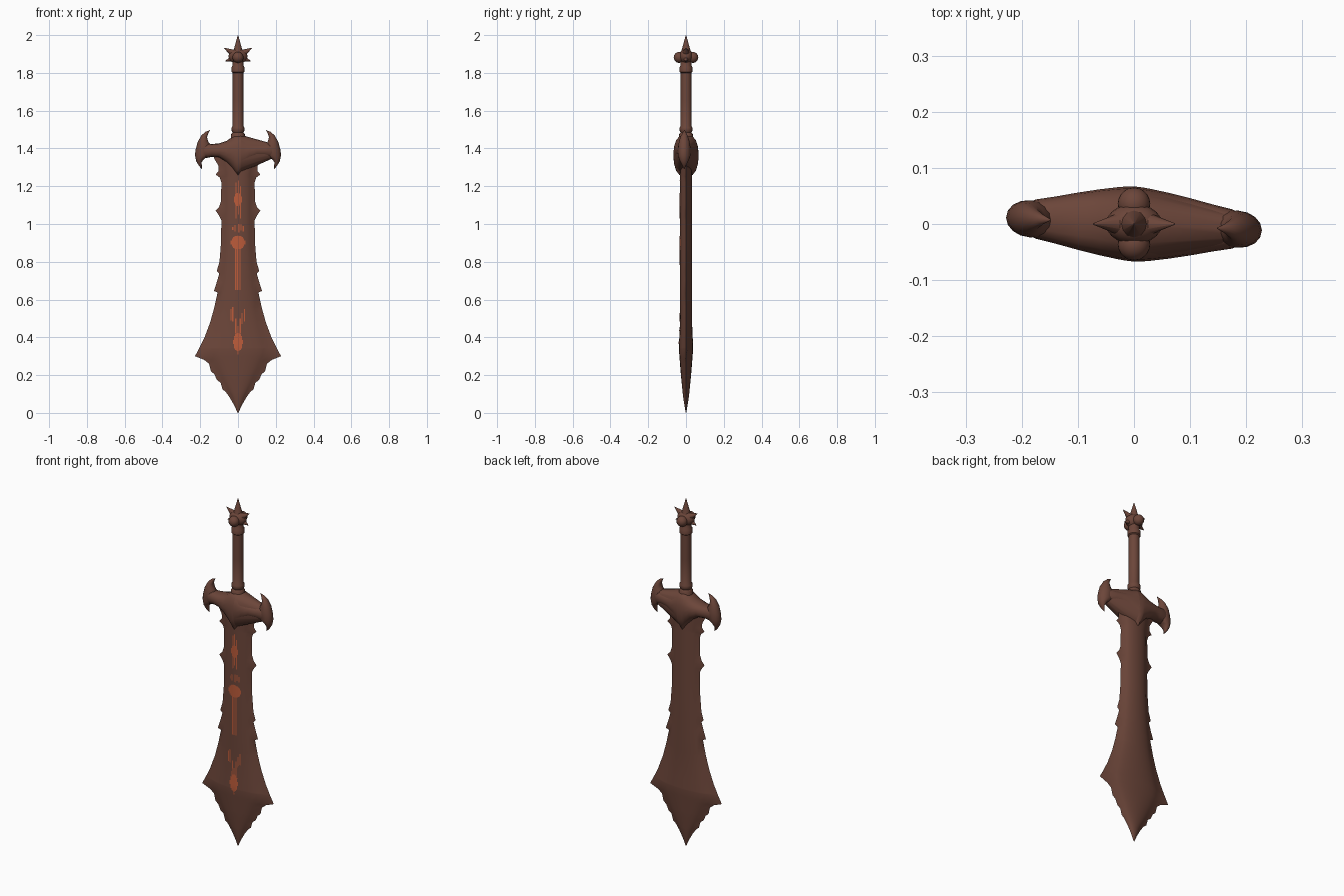
import bpy, bmesh, math
from mathutils import Vector, Matrix

if "Cube" in bpy.data.objects:
    bpy.data.objects.remove(bpy.data.objects["Cube"])


def material(name, rgb):
    m = bpy.data.materials.new(name)
    m.diffuse_color = (*rgb, 1)
    m.use_nodes = True
    m.node_tree.nodes["Principled BSDF"].inputs["Base Color"].default_value = m.diffuse_color
    return m


BROWN = material("dark brown metal", (0.150, 0.061, 0.042))
ORANGE = material("glowing orange", (0.50, 0.105, 0.042))


def finish(bm, name, mat, angle=40):
    bmesh.ops.remove_doubles(bm, verts=bm.verts, dist=0.0002)
    bmesh.ops.recalc_face_normals(bm, faces=bm.faces)
    me = bpy.data.meshes.new(name)
    bm.to_mesh(me)
    bm.free()
    me.materials.append(mat)
    ob = bpy.data.objects.new(name, me)
    bpy.context.collection.objects.link(ob)
    bpy.context.view_layer.objects.active = ob
    ob.select_set(True)
    bpy.ops.object.shade_smooth_by_angle(angle=math.radians(angle))
    ob.select_set(False)
    return ob


def loft(bm, rings):
    rows = [[bm.verts.new(p) for p in r] for r in rings]
    n = len(rows[0])
    for a, b in zip(rows, rows[1:]):
        for i in range(n):
            j = (i + 1) % n
            bm.faces.new((a[i], a[j], b[j], b[i]))
    bm.faces.new(rows[0])
    bm.faces.new(rows[-1])


def lerp_table(table, z):
    if z <= table[0][0]:
        return table[0][1]
    for (a, u), (b, v) in zip(table, table[1:]):
        if z <= b:
            return u + (v - u) * (z - a) / (b - a)
    return table[-1][1]


# Blade: cutting edge with barbs, smooth inner width and half thickness by height
EDGE = [(0, .002), (.04, .020), (.08, .043), (.11, .064), (.125, .082), (.16, .092),
        (.175, .112), (.205, .125), (.22, .143), (.26, .153), (.28, .178), (.30, .228),
        (.345, .204), (.40, .177), (.48, .147), (.56, .125), (.638, .108), (.645, .128),
        (.69, .113), (.738, .099), (.752, .112), (.80, .098), (.90, .090), (1.02, .088),
        (1.045, .100), (1.07, .118), (1.09, .100), (1.12, .090), (1.22, .088),
        (1.245, .096), (1.262, .118), (1.282, .102), (1.31, .104), (1.35, .128), (1.38, .130)]
CORE = [(0, .001), (.08, .034), (.15, .076), (.30, .160), (.34, .168), (.40, .148),
        (.55, .110), (.70, .092), (.90, .079), (1.25, .076), (1.38, .095)]
THICK = [(0, .001), (.05, .010), (.1, .017), (.2, .027), (.34, .038), (.48, .032), (1.38, .031)]


def front(x, z):
    u = min(1, abs(x) / lerp_table(CORE, z))
    return lerp_table(THICK, z) * max(0, 1 - u ** 2) ** 0.6


bm = bmesh.new()
us = [-.95, -.8, -.6, -.4, -.2, 0, .2, .4, .6, .8, .95]
rings = []
for z in sorted({z for t in (EDGE, CORE, THICK) for z, _ in t}):
    w, c = lerp_table(EDGE, z), lerp_table(CORE, z)
    near = [(u * c, -front(u * c, z), z) for u in us]
    far = [(x, -y, z) for x, y, z in reversed(near)]
    rings.append([(-w, 0, z)] + near + [(w, 0, z)] + far)
loft(bm, rings)
finish(bm, "blade", BROWN)


# Glowing streaks: thin strips that follow the front of the blade
def streak(bm, x, z0, z1, w=.006):
    n = max(1, math.ceil((z1 - z0) / .02))
    rows = []
    for i in range(n + 1):
        z = z0 + (z1 - z0) * i / n
        rows.append([bm.verts.new((x + s * w / 2, -front(x + s * w / 2, z) - .002, z))
                     for s in (-1, 1)])
    for a, b in zip(rows, rows[1:]):
        bm.faces.new((a[0], a[1], b[1], b[0]))


def blob(bm, zc, rx, rz, w=.006):
    k = int(rx / w)
    for i in range(-k, k + 1):
        h = rz * math.sqrt(max(.05, 1 - (i * w / rx) ** 2))
        streak(bm, i * w, zc - h, zc + h, w)


bm = bmesh.new()
blob(bm, 1.13, .020, .035)
blob(bm, .902, .038, .036)
blob(bm, .375, .024, .050)
for x, a, b in [(-.010, 1.03, 1.22), (.002, 1.05, 1.23), (.013, 1.03, 1.20), (-.028, .968, .985),
                (-.016, .96, .995), (.004, .955, 1.0), (.016, .965, 1.0), (.028, .96, .99),
                (-.012, .65, .88), (-.001, .65, .88), (.010, .65, .87), (-.038, .49, .55),
                (-.028, .485, .56), (.034, .485, .55), (.022, .47, .53), (-.012, .42, .50),
                (.012, .42, .50), (0, .31, .46)]:
    streak(bm, x, a, b)
finish(bm, "blade_glow", ORANGE)


# Guard: rounded sections spanning two points in the x-z plane
def section(a, b, t, power, n=16):
    a, b = Vector((a[0], 0, a[1])), Vector((b[0], 0, b[1]))
    mid, half = (a + b) / 2, (b - a) / 2
    pts = []
    for i in range(n):
        c, s = math.cos(2 * math.pi * i / n), math.sin(2 * math.pi * i / n)
        p = mid + half * c
        p.y = t * math.copysign(abs(s) ** power, s)
        p.y -= .05 * p.x          # slight twist of the arms
        pts.append(p)
    return pts


BODY = [(0, 1.25, 1.475, .067), (.015, 1.272, 1.472, .066), (.03, 1.292, 1.462, .064),
        (.06, 1.325, 1.440, .059), (.10, 1.352, 1.427, .051), (.14, 1.355, 1.423, .042),
        (.175, 1.348, 1.428, .035), (.20, 1.355, 1.42, .024)]
bm = bmesh.new()
arm = [(-x, lo, hi, t) for x, lo, hi, t in reversed(BODY[1:])] + BODY
arm += BODY[1:]
loft(bm, [section((x, lo), (x, hi), t, .7) for x, lo, hi, t in arm])
finish(bm, "guard", BROWN, 50)

# Crescent horns: outer x, outer z, inner x, inner z, half thickness
HORN = [(.148, 1.497, .148, 1.496, .001), (.172, 1.488, .157, 1.480, .009),
        (.193, 1.470, .164, 1.460, .019), (.213, 1.435, .158, 1.437, .028),
        (.224, 1.395, .142, 1.415, .033), (.228, 1.365, .145, 1.362, .033),
        (.221, 1.332, .178, 1.346, .025), (.207, 1.308, .193, 1.327, .013),
        (.190, 1.290, .190, 1.292, .001)]
for side, label in ((-1, "left"), (1, "right")):
    bm = bmesh.new()
    loft(bm, [section((side * a, b), (side * c, d), t, 1) for a, b, c, d, t in HORN])
    finish(bm, label + "_guard_horn", BROWN, 50)

# Handle: turned grip with a collar at each end
GRIP = [(1.43, .040), (1.475, .036), (1.485, .029), (1.495, .034), (1.51, .034), (1.52, .028),
        (1.66, .029), (1.80, .028), (1.805, .034), (1.83, .034), (1.84, .028), (1.88, .030)]
bm = bmesh.new()
loft(bm, [[(r * math.cos(i * math.pi / 8), r * math.sin(i * math.pi / 8), z)
           for i in range(16)] for z, r in GRIP])
finish(bm, "handle", BROWN)


# Pommel: oval core, round studs front and back, star of spikes
def ball(name, loc, scale):
    bm = bmesh.new()
    bmesh.ops.create_uvsphere(bm, u_segments=20, v_segments=12, radius=1)
    bm.transform(Matrix.Translation(loc) @ Matrix.Diagonal((*scale, 1)))
    finish(bm, name, BROWN)


PZ = 1.888
ball("pommel_core", (0, 0, PZ), (.050, .036, .040))
for y, label in ((-.036, "front"), (.036, "back")):
    ball(label + "_pommel_stud", (0, y, PZ - .006), (.029, .029, .029))
for i, (x, z, r) in enumerate([(0, 2.0, .026), (.073, 1.932, .025), (-.073, 1.932, .025),
                               (.066, 1.862, .025), (-.066, 1.862, .025)]):
    d = Vector((x, 0, z - PZ))
    bm = bmesh.new()
    bmesh.ops.create_cone(bm, cap_ends=True, segments=12, radius1=r, radius2=.001,
                          depth=d.length * .8)
    turn = d.to_track_quat('Z', 'Y').to_matrix().to_4x4()
    bm.transform(Matrix.Translation(Vector((0, 0, PZ)) + d * .6) @ turn)
    finish(bm, "pommel_spike_%d" % (i + 1), BROWN)
